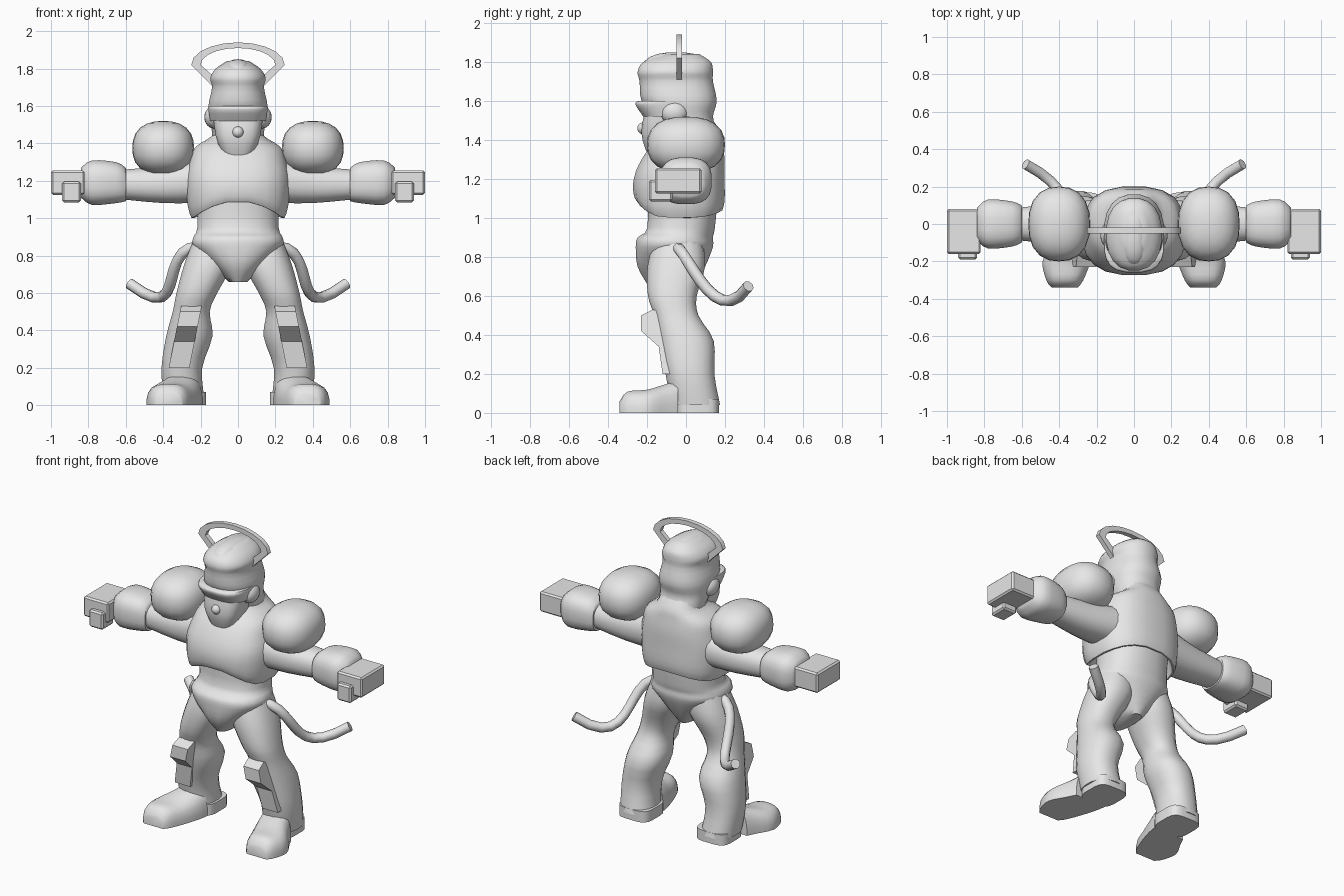
import bpy, bmesh, math
from mathutils import Matrix, Vector
from mathutils.geometry import interpolate_bezier

cube = bpy.data.objects.get("Cube")
if cube:
    bpy.data.objects.remove(cube, do_unlink=True)

colour = (0.8, 0.8, 0.8, 1)
grey = bpy.data.materials.new("plain_grey")
grey.use_nodes = True
grey.diffuse_color = colour
grey.node_tree.nodes["Principled BSDF"].inputs["Base Color"].default_value = colour


def finish(name, bm, side, angle):
    """Mirror to the chosen side, shade smooth with sharp edges, add to scene."""
    for vert in bm.verts:
        vert.co.x *= side
    bmesh.ops.recalc_face_normals(bm, faces=bm.faces)
    mesh = bpy.data.meshes.new(name)
    bm.to_mesh(mesh)
    bm.free()
    mesh.materials.append(grey)
    mesh.shade_smooth()
    mesh.set_sharp_from_angle(angle=math.radians(angle))
    bpy.context.scene.collection.objects.link(bpy.data.objects.new(name, mesh))


def skin(name, rings, side=1, angle=50):
    """Join rings of points into a closed capped body."""
    bm = bmesh.new()
    rows = [[bm.verts.new(point) for point in ring] for ring in rings]
    for low, high in zip(rows, rows[1:]):
        for i in range(len(low)):
            bm.faces.new((low[i - 1], low[i], high[i], high[i - 1]))
    bm.faces.new(rows[0])
    bm.faces.new(rows[-1])
    finish(name, bm, side, angle)


def spline(rows, steps=3):
    """Catmull-Rom interpolation between the given rows of numbers."""
    rows = [Vector(row) for row in rows]
    result = []
    for i in range(len(rows) - 1):
        before, a, b = rows[max(i - 1, 0)], rows[i], rows[i + 1]
        after = rows[min(i + 2, len(rows) - 1)]
        for step in range(steps):
            t = step / steps
            ease_in, ease_out = t * (1 - t) ** 2 / 2, t * t * (1 - t) / 2
            blend = t * t * (3 - 2 * t)
            result.append(a.lerp(b, blend) + (b - before) * ease_in - (after - a) * ease_out)
    return result + [rows[-1]]


def oval(width, depth, power, count=20):
    """Rounded section: power 2 is an ellipse, higher is boxier."""
    for i in range(count):
        angle = math.tau * (i + 0.5) / count
        c, s = math.cos(angle), math.sin(angle)
        yield (math.copysign(width * abs(c) ** (2 / power), c),
               math.copysign(depth * abs(s) ** (2 / power), s))


def body(name, rows, power=2.3, arch=None):
    """Central upright form; rows are (height, half width, front, back)."""
    rings = []
    for z, width, front, back in spline(rows):
        section = [(x, y + (front + back) / 2)
                   for x, y in oval(width, (back - front) / 2, power)]
        rings.append([(x, y, z + arch(x, y, z) if arch else z) for x, y in section])
    skin(name, rings)


def upright_limb(name, rows, side, power=2.3, stretch=1.15):
    """Rows are (height, x, y, radius); stretch deepens the section."""
    rings = [[(x + u, y + v, z) for u, v in oval(r, r * stretch, power)]
             for z, x, y, r in spline(rows)]
    skin(name, rings, side)


def sideways_limb(name, rows, side, power=2.3):
    """Rows are (x, height, radius)."""
    rings = [[(x, u, z + v) for u, v in oval(r * 1.1, r, power)] for x, z, r in spline(rows)]
    skin(name, rings, side)


def ball(name, centre, radii, side=1, power=2):
    """Ellipsoid, made boxier by a higher power."""
    bm = bmesh.new()
    bmesh.ops.create_uvsphere(bm, u_segments=20, v_segments=12, radius=1)
    for vert in bm.verts:
        size = sum(abs(c) ** power for c in vert.co) ** (1 / power)
        vert.co = [m + c * r / size for m, c, r in zip(centre, vert.co, radii)]
    finish(name, bm, side, 60)


def block(name, centre, size, side):
    """Box with a small bevel."""
    bm = bmesh.new()
    place = Matrix.LocRotScale(Vector(centre), None, Vector(size))
    bmesh.ops.create_cube(bm, size=1, matrix=place)
    bmesh.ops.bevel(bm, geom=bm.edges[:], offset=0.01, segments=1, affect="EDGES")
    finish(name, bm, side, 30)


# Torso: hips and waist, then a chest plate whose lower rim arches at the middle
def rim_arch(x, y, z):
    lift = 0.09 if y < 0 else 0.04
    return lift * max(0, 1 - (x / 0.24) ** 2) * max(0, (1.2 - z) / 0.2)


body("pelvis_and_waist", [
    (0.66, 0.05, -0.2, 0.05), (0.75, 0.14, -0.25, 0.1), (0.85, 0.24, -0.26, 0.14),
    (0.9, 0.24, -0.25, 0.14), (0.95, 0.22, -0.2, 0.15), (1.15, 0.22, -0.2, 0.17)])
body("chest_plate", [
    (1.14, 0.2, -0.17, 0.15), (1, 0.24, -0.24, 0.18), (1.06, 0.27, -0.27, 0.2),
    (1.2, 0.28, -0.27, 0.2), (1.3, 0.26, -0.23, 0.2), (1.38, 0.23, -0.17, 0.19),
    (1.44, 0.14, -0.1, 0.18), (1.5, 0.12, -0.08, 0.14)], power=2.6, arch=rim_arch)

# Head: helmet with neck, face, brow band, crest and nose
body("helmet", [
    (1.35, 0.14, -0.1, 0.17), (1.45, 0.14, -0.1, 0.16), (1.52, 0.15, -0.16, 0.14),
    (1.6, 0.16, -0.23, 0.16), (1.7, 0.14, -0.24, 0.14), (1.75, 0.15, -0.25, 0.14),
    (1.8, 0.12, -0.22, 0.13), (1.84, 0.06, -0.12, 0.07)])
body("face", [(1.33, 0.08, -0.2, 0), (1.44, 0.12, -0.23, 0), (1.6, 0.14, -0.2, 0)], power=3)
body("brow_band", [(1.52, 0.15, -0.22, 0.05), (1.58, 0.16, -0.26, 0.05),
                   (1.6, 0.16, -0.25, 0.05)], power=2.8)
ball("helmet_crest", (0, -0.05, 1.75), (0.08, 0.18, 0.1), power=2.5)
ball("nose", (0, -0.22, 1.46), (0.03, 0.03, 0.03))


# Flat hoop: half an ellipse with feet running back into the helmet
def hoop_section(outer, inner):
    return [(x, y, z) for (x, z), ys in ((outer, (-0.05, -0.02)), (inner, (-0.02, -0.05)))
            for y in ys]


arc = []
for i in range(11):
    c, s = math.cos(math.pi * i / 10), math.sin(math.pi * i / 10)
    arc.append(hoop_section((0.25 * c, 1.82 + 0.12 * s), (0.2 * c, 1.82 + 0.09 * s)))
right_foot, left_foot = [hoop_section((0.13 * s, 1.7), (0.11 * s, 1.74)) for s in (-1, 1)]
skin("head_hoop", [left_foot] + arc + [right_foot], angle=30)

for label, side in (("left_", 1), ("right_", -1)):
    ball(label + "ear_guard", (0.13, -0.06, 1.54), (0.05, 0.07, 0.06), side)

    # Arm
    ball(label + "shoulder_pad", (0.4, 0, 1.375), (0.165, 0.2, 0.145), side, power=2.4)
    sideways_limb(label + "upper_arm", [(0.2, 1.2, 0.12), (0.4, 1.18, 0.1), (0.62, 1.18, 0.08)],
                  side)
    sideways_limb(label + "bracer", [(0.6, 1.18, 0.09), (0.65, 1.19, 0.11), (0.78, 1.19, 0.12),
                                     (0.84, 1.19, 0.08)], side, power=2.8)
    block(label + "fist", (0.91, -0.04, 1.19), (0.18, 0.24, 0.13), side)
    block(label + "thumb", (0.89, -0.13, 1.14), (0.1, 0.12, 0.11), side)

    # Leg with a bulging calf
    upright_limb(label + "leg", [
        (0.04, 0.29, 0.05, 0.11), (0.2, 0.3, 0.02, 0.11), (0.37, 0.26, 0, 0.125),
        (0.5, 0.25, -0.05, 0.1), (0.6, 0.22, -0.07, 0.11), (0.75, 0.16, -0.05, 0.13),
        (0.88, 0.13, -0.04, 0.11)], side)

    # Boot: flat-soled toe from (y, x, half width, height), and a separate heel
    toe = [(-0.34, 0.37, 0.07, 0.06), (-0.3, 0.37, 0.1, 0.11), (-0.2, 0.36, 0.13, 0.12),
           (-0.1, 0.32, 0.12, 0.15), (-0.04, 0.3, 0.11, 0.17)]
    skin(label + "boot_toe", [[(x + u, y, max(v, 0)) for u, v in oval(width, height, 2.8)]
                              for y, x, width, height in spline(toe)], side)
    upright_limb(label + "boot_heel", [(0, 0.28, 0.06, 0.11), (0.07, 0.28, 0.06, 0.11)],
                 side, power=4, stretch=1)

    # Knee guard running down into a shin plate, leaning outward
    profile = [(-0.17, 0.53), (-0.23, 0.5), (-0.23, 0.42), (-0.14, 0.34), (-0.12, 0.2),
               (-0.05, 0.2), (-0.05, 0.5)]
    skin(label + "knee_guard", [[(x - z / 5, y, z) for y, z in profile] for x in (0.3, 0.41)],
         side, angle=30)

    # Curling tail swept along a curve from the hip
    controls = [(0.2, -0.05, 0.85), (0.45, 0, 0.85), (0.25, 0.15, 0.4), (0.58, 0.32, 0.65)]
    path = interpolate_bezier(*[Vector(point) for point in controls], 12)
    rings = []
    for i, point in enumerate(path):
        along = path[min(i + 1, len(path) - 1)] - path[max(i - 1, 0)]
        turn = along.to_track_quat("Z", "Y")
        rings.append([point + turn @ Vector((u, v, 0)) for u, v in oval(0.03, 0.03, 2, 8)])
    skin(label + "tail", rings, side)
